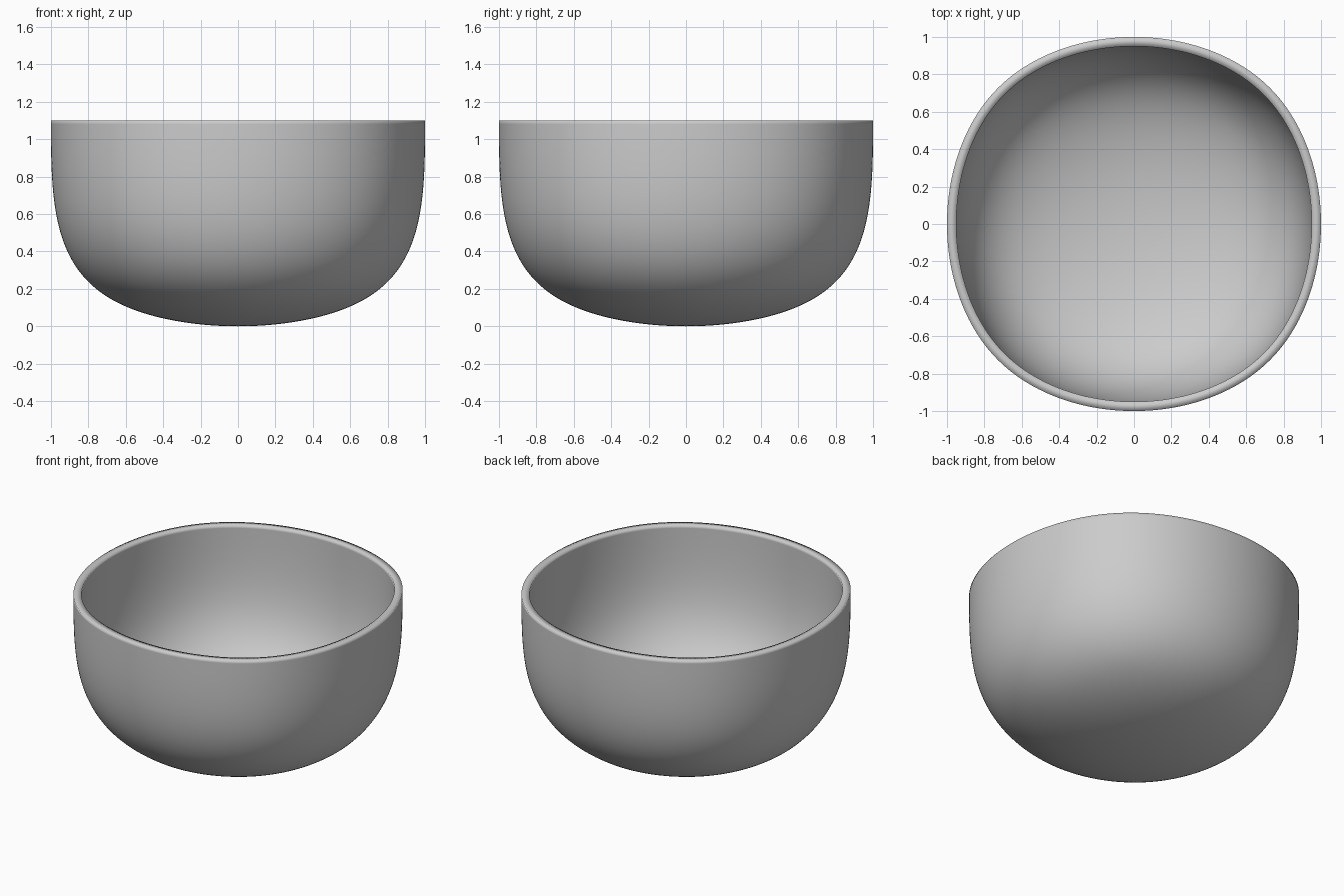
import bpy, bmesh

if "Cube" in bpy.data.objects:
    bpy.data.objects.remove(bpy.data.objects["Cube"])

HEIGHT = 1.1
HALF = 12 / 11            # cage half width: its smoothed rim reaches 1.0
CAGE = HEIGHT / 0.92      # cage height: its smoothed bottom rises about 8 %

# Open-topped box cage
bm = bmesh.new()
bmesh.ops.create_cube(bm, size=2)
for v in bm.verts:
    v.co = (v.co.x * HALF, v.co.y * HALF, HEIGHT if v.co.z > 0 else HEIGHT - CAGE)
top = [f for f in bm.faces if f.normal.z > 0.9]
bmesh.ops.delete(bm, geom=top, context='FACES_ONLY')
for f in bm.faces:
    f.smooth = True
mesh = bpy.data.meshes.new("bowl")
bm.to_mesh(mesh)
bm.free()
bowl = bpy.data.objects.new("bowl", mesh)
bpy.context.collection.objects.link(bowl)

# Smooth the box into a rounded bowl, then thicken the wall inwards
sub = bowl.modifiers.new("round", 'SUBSURF')
sub.levels = sub.render_levels = 6
wall = bowl.modifiers.new("wall", 'SOLIDIFY')
wall.thickness = 0.05
wall.offset = -1
wall.use_even_offset = True
